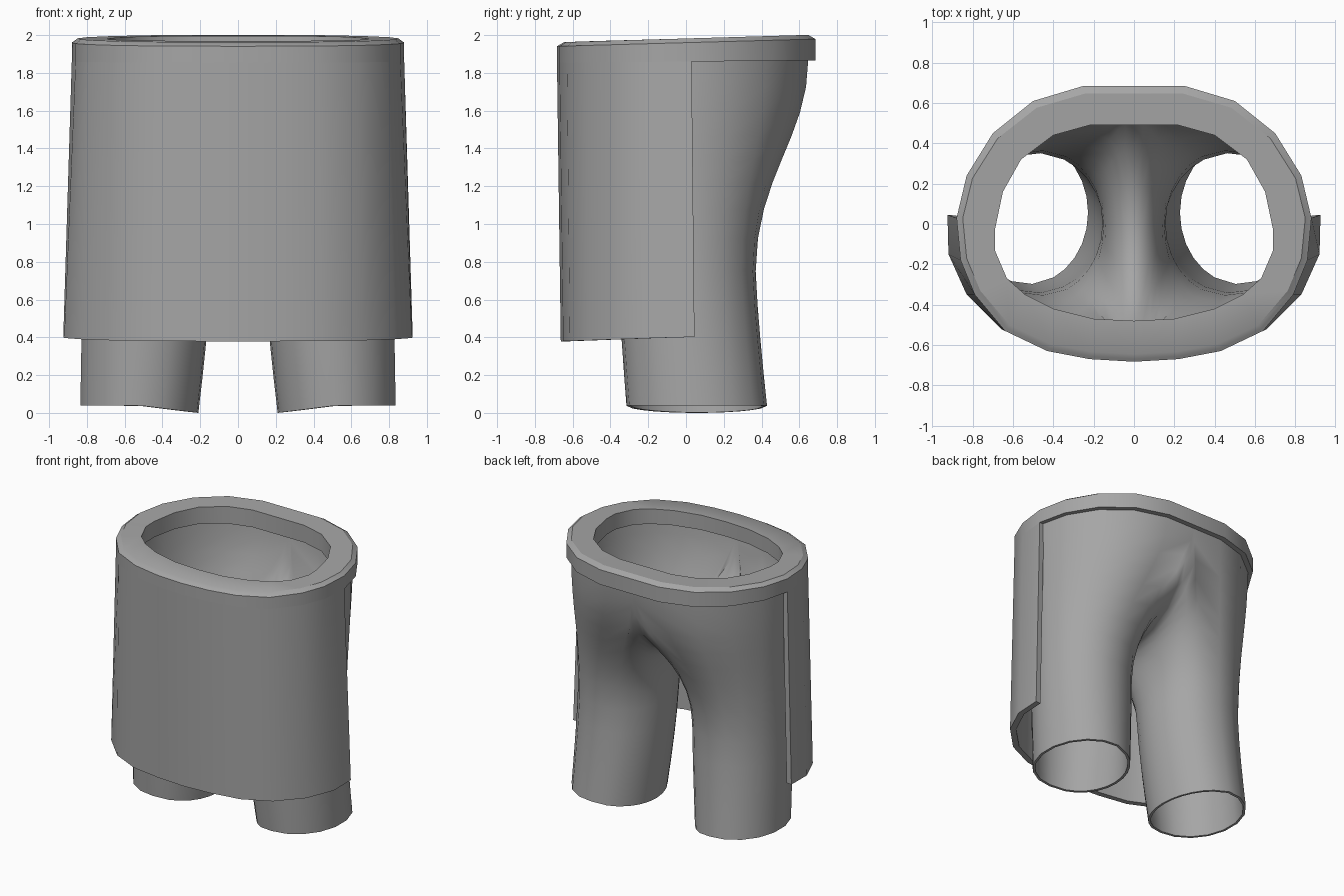
import bpy, bmesh, math
from mathutils import Vector

if "Cube" in bpy.data.objects:
    bpy.data.objects.remove(bpy.data.objects["Cube"])

grey = bpy.data.materials.new("cloth grey")
grey.diffuse_color = (0.38, 0.38, 0.38, 1)
grey.use_nodes = True
grey.node_tree.nodes["Principled BSDF"].inputs["Base Color"].default_value = grey.diffuse_color


def loft(name, rings, loop_rows=False, cap_ends=False, fix_normals=True):
    """Skin a list of closed point rings; optionally join last ring to first or cap the ends."""
    bm = bmesh.new()
    rows = [[bm.verts.new(p) for p in ring] for ring in rings]
    n = len(rows[0])
    pairs = list(zip(rows, rows[1:]))
    if loop_rows:
        pairs.append((rows[-1], rows[0]))
    for a, b in pairs:
        for j in range(n):
            k = (j + 1) % n
            bm.faces.new((a[j], a[k], b[k], b[j]))
    if cap_ends:
        bm.faces.new(rows[0])
        bm.faces.new(rows[-1])
    if fix_normals:
        bmesh.ops.recalc_face_normals(bm, faces=bm.faces)
    mesh = bpy.data.meshes.new(name)
    bm.to_mesh(mesh)
    bm.free()
    mesh.materials.append(grey)
    obj = bpy.data.objects.new(name, mesh)
    bpy.context.collection.objects.link(obj)
    return obj


def smooth(obj, angle=35):
    bpy.ops.object.select_all(action='DESELECT')
    obj.select_set(True)
    bpy.context.view_layer.objects.active = obj
    for mod in list(obj.modifiers):
        bpy.ops.object.modifier_apply(modifier=mod.name)
    bpy.ops.object.shade_smooth_by_angle(angle=math.radians(angle))


def mirrored(half):
    """Full outline from a half that starts and ends on x = 0."""
    return half + [(-x, y) for x, y in half[-2:0:-1]]


# Half outlines, from centre back round to centre front
band_out = [(0, .685), (.25, .685), (.5, .61), (.7, .45), (.83, .24), (.88, .03),
            (.86, -.18), (.79, -.35), (.64, -.53), (.43, -.63), (.22, -.67), (0, -.683)]
band_in = [(0, .49), (.22, .49), (.4, .44), (.56, .32), (.65, .16), (.69, -.03),
           (.69, -.13), (.63, -.27), (.54, -.35), (.4, -.42), (.2, -.47), (0, -.48)]

# Waistband: tilted ring with a small bevel on the upper outer edge
outer, inner = mirrored(band_out), mirrored(band_in)
rings = [
    [(x, y, 1.86 + .008 * y) for x, y in outer],
    [(x, y, 1.96 + .028 * y) for x, y in outer],
    [(x * .985, y * .98, 1.968 + .028 * y) for x, y in outer],
    [(x * .965, y * .945, 1.982 + .028 * y) for x, y in outer],
    [(x, y, 1.982 + .028 * y) for x, y in inner],
    [(x, y, 1.86 + .008 * y) for x, y in inner],
]
smooth(loft("waistband", rings, loop_rows=True), 30)

# Trousers: columns run from the waist and the crotch saddle down to the cuff
tops = []
for i, (x, y) in enumerate(band_out):
    drop = -.25 if i in (0, 11) else -.41
    tops.append((Vector((x * .965, y * .945, 1.87)), Vector((0, 0, drop)), .5,
                 math.radians(115 - 230 * i / 11)))
SADDLE = 10
for i in range(1, SADDLE):
    u = 1 - i / SADDLE                      # front to back
    s = math.sin(math.pi * u)
    p = Vector((0, .646 * math.cos(math.pi * u), 1.87 - .65 * s))
    tops.append((p, Vector((.1, 0, -.2 * (1 - s))), .5 - .2 * s,
                 math.radians(-115 - 130 * i / SADDLE)))


def knee(a):
    return Vector((.485 + .345 * math.cos(a), .005 + .365 * math.sin(a), .75))


def cuff(a):
    return Vector((.525 + .315 * math.cos(a), .057 + .373 * math.sin(a),
                   .04 - .04 * max(0, -math.cos(a))))


rings = []
for r in range(9):
    t = r / 8
    ring = []
    for p0, d, rise, a in tops:
        p3 = knee(a)
        p1, p2 = p0 + d, p3 + Vector((0, 0, rise))
        ring.append(p0 * (1 - t) ** 3 + p1 * 3 * t * (1 - t) ** 2
                    + p2 * 3 * t * t * (1 - t) + p3 * t ** 3)
    rings.append(ring)
for r in range(1, 5):
    s = r / 4
    ring = []
    for *_, a in tops:
        p = knee(a).lerp(cuff(a), s ** 1.3)
        p.z = knee(a).z * (1 - s) + cuff(a).z * s
        ring.append(p)
    rings.append(ring)
trousers = loft("trousers", rings, fix_normals=False)
mod = trousers.modifiers.new("mirror", 'MIRROR')
mod.use_clip = True
mod.merge_threshold = .002
mod = trousers.modifiers.new("thickness", 'SOLIDIFY')
mod.thickness = .018
mod.offset = -1
smooth(trousers, 50)

# Apron: thick front panel hanging flush from the waistband, flaring at the hem
hem = [(.925, .045), (.92, -.15), (.83, -.35), (.66, -.52), (.45, -.615), (.22, -.65), (0, -.663)]
top = band_out[5:]
hem += [(-x, y) for x, y in hem[-2::-1]]
top += [(-x, y) for x, y in top[-2::-1]]
sections = []
for (tx, ty), (hx, hy) in zip(top, hem):
    zt, zh = 1.86 + .008 * ty, .402 + .035 * min(hy, 0)
    sections.append([(tx, ty, zt), (hx, hy, zh),
                     (hx * .955, hy * .94, zh), (tx * .955, ty * .94, zt)])
smooth(loft("apron", sections, cap_ends=True), 35)
